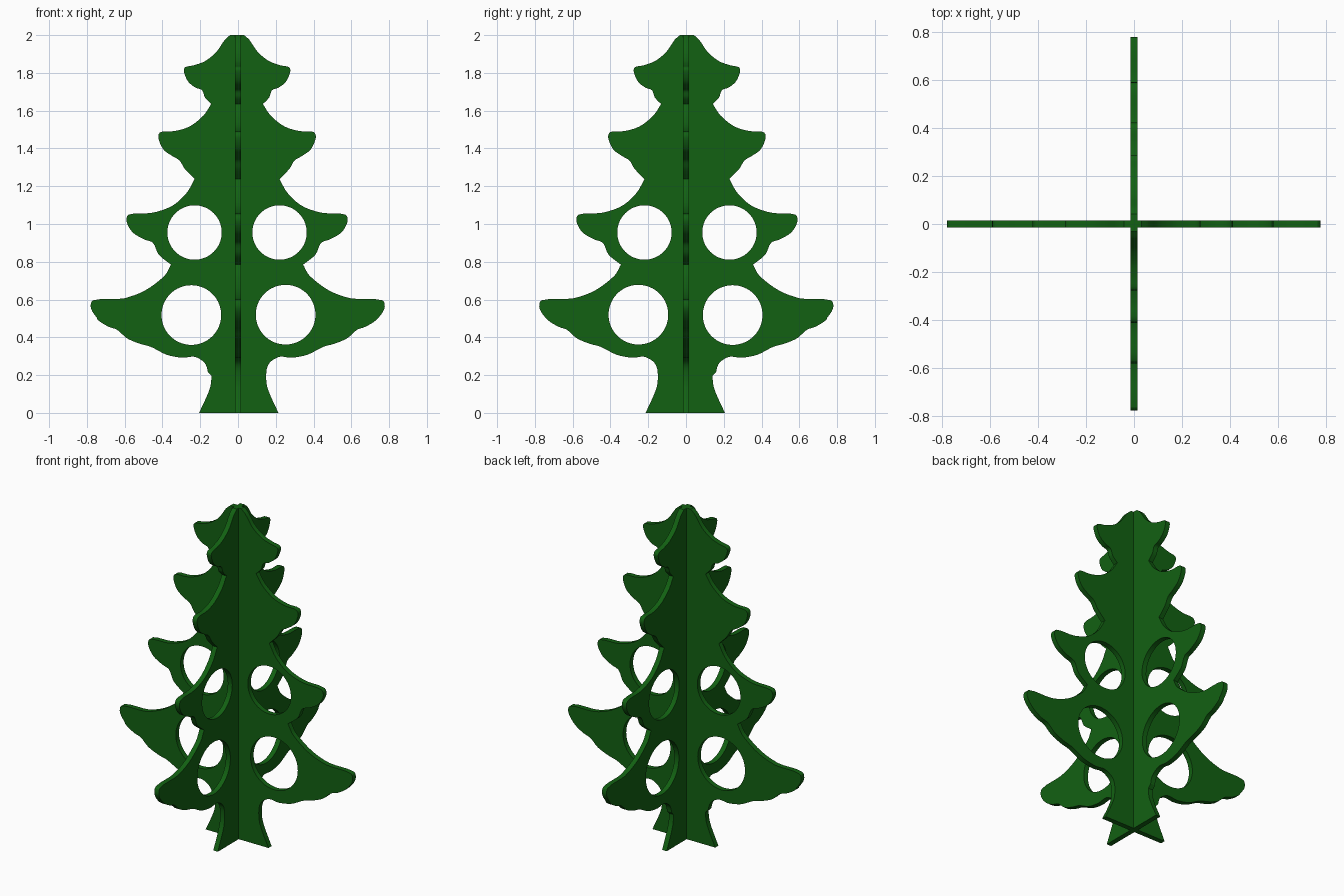
import bpy, bmesh, math
from mathutils import Vector

if "Cube" in bpy.data.objects:
    bpy.data.objects.remove(bpy.data.objects["Cube"])

HALF_THICKNESS = 0.015

# Right half of the outline, top to bottom; each run is smooth, runs meet at sharp notches
RUNS = [
    [(.032, 2.0), (.06, 1.975), (.105, 1.91), (.165, 1.862), (.225, 1.84), (.27, 1.83),
     (.277, 1.81), (.255, 1.755), (.215, 1.722), (.18, 1.708), (.165, 1.67), (.132, 1.635)],
    [(.132, 1.635), (.172, 1.575), (.245, 1.517), (.325, 1.492), (.4, 1.487), (.412, 1.458),
     (.385, 1.395), (.335, 1.358), (.3, 1.337), (.272, 1.292), (.22, 1.238)],
    [(.22, 1.238), (.26, 1.167), (.335, 1.098), (.44, 1.06), (.568, 1.05), (.58, 1.013),
     (.547, .955), (.485, .918), (.44, .9), (.41, .838), (.345, .785)],
    [(.345, .785), (.378, .727), (.484, .647), (.6, .606), (.765, .596), (.775, .552),
     (.733, .493), (.675, .456), (.63, .44), (.578, .395), (.51, .366), (.452, .35),
     (.368, .308), (.283, .292), (.22, .297), (.167, .265), (.15, .217), (.156, .133), (.214, 0)],
]
# Round cut-outs: x, z, radius
HOLES = [(-.23, .955, .144), (.22, .955, .144), (-.247, .518, .158), (.252, .52, .158)]


def smooth_run(points, steps=4, tension=0.38):
    """Gentle cardinal spline through the points, tangents limited by spacing."""
    p = [Vector(q) for q in points]
    n = len(p)
    tangents = []
    for i in range(n):
        a, b = p[max(i - 1, 0)], p[min(i + 1, n - 1)]
        tangents.append((b - a).normalized())
    out = []
    for i in range(n - 1):
        length = (p[i + 1] - p[i]).length * tension * 2.4
        for k in range(steps):
            t = k / steps
            out.append(p[i] * (2*t**3 - 3*t**2 + 1) + tangents[i] * length * (t**3 - 2*t**2 + t)
                       + p[i + 1] * (3*t**2 - 2*t**3) + tangents[i + 1] * length * (t**3 - t**2))
    return out


def left_point(v):
    """Left half is the mirrored right half, a touch wider above the trunk."""
    shift = -0.008 if v.y < 0.2 else (0.003 if .5 < v.y < .62 and v.x > .6 else 0.01)
    return Vector((-(v.x + shift), v.y))


def add_spline(curve, points):
    spline = curve.splines.new('POLY')
    spline.points.add(len(points) - 1)
    for sp, v in zip(spline.points, points):
        sp.co = (v[0], v[1], 0, 1)
    spline.use_cyclic_u = True


def make_panel(name, turn, material):
    curve = bpy.data.curves.new(name, 'CURVE')
    curve.dimensions = '2D'
    curve.fill_mode = 'BOTH'
    curve.extrude = HALF_THICKNESS
    right = [v for run in RUNS for v in smooth_run(run)] + [Vector(RUNS[-1][-1])]
    add_spline(curve, right + [left_point(v) for v in reversed(right)])
    for x, z, r in HOLES:
        add_spline(curve, [(x + r * math.cos(a), z + r * math.sin(a))
                           for a in (2 * math.pi * i / 64 for i in range(64))])
    obj = bpy.data.objects.new(name, curve)
    bpy.context.collection.objects.link(obj)
    obj.rotation_euler = (math.pi / 2, 0, turn)
    bpy.ops.object.select_all(action='DESELECT')
    obj.select_set(True)
    bpy.context.view_layer.objects.active = obj
    bpy.ops.object.convert(target='MESH')
    obj = bpy.context.object
    # Weld the caps to the rim
    bm = bmesh.new()
    bm.from_mesh(obj.data)
    bmesh.ops.remove_doubles(bm, verts=bm.verts, dist=1e-5)
    bmesh.ops.recalc_face_normals(bm, faces=bm.faces)
    bm.to_mesh(obj.data)
    bm.free()
    obj.data.materials.clear()
    obj.data.materials.append(material)
    bpy.ops.object.shade_smooth_by_angle(angle=math.radians(30))
    return obj


green = bpy.data.materials.new("tree_green")
green.diffuse_color = (0.006, 0.12, 0.006, 1)
green.use_nodes = True
green.node_tree.nodes["Principled BSDF"].inputs["Base Color"].default_value = green.diffuse_color

# Two identical panels crossing at right angles
make_panel("tree_panel_wide", 0, green)
make_panel("tree_panel_deep", -math.pi / 2, green)
